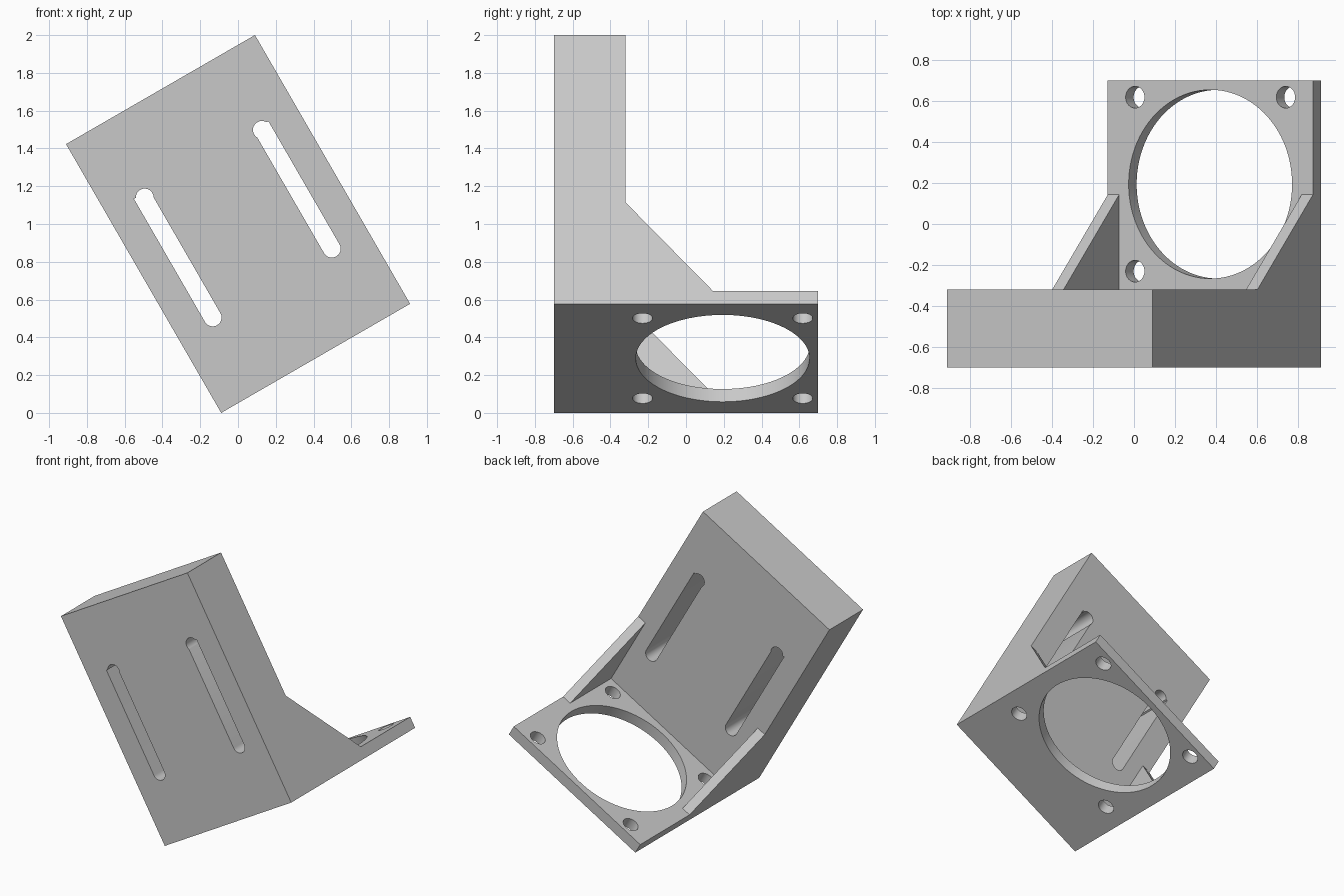
import bpy, bmesh
from math import radians, pi, cos, sin
from mathutils import Matrix, Vector

# Upright dimensions of the bracket (x = width, y = depth, z = height) before tilting
W, H = 1.155, 1.643
FRONT, MID, BACK = -0.70, -0.32, 0.70
PLATE_T, GUSSET_T = 0.078, 0.064
TILT = Matrix.Translation((-0.089, 0, 0)) @ Matrix.Rotation(radians(-30), 4, 'Y')

cube = bpy.data.objects.get("Cube")
if cube:
    bpy.data.objects.remove(cube, do_unlink=True)

grey = bpy.data.materials.new("light_grey")
grey.use_nodes = True
grey.diffuse_color = (0.58, 0.58, 0.58, 1)
grey.node_tree.nodes["Principled BSDF"].inputs["Base Color"].default_value = grey.diffuse_color


def prism(name, outline, sweep):
    """Extrude a flat outline along a vector and tilt it into place."""
    bm = bmesh.new()
    face = bm.faces.new([bm.verts.new(p) for p in outline])
    grown = bmesh.ops.extrude_face_region(bm, geom=[face])["geom"]
    bmesh.ops.translate(bm, vec=Vector(sweep),
                        verts=[g for g in grown if isinstance(g, bmesh.types.BMVert)])
    bmesh.ops.recalc_face_normals(bm, faces=bm.faces)
    bm.transform(TILT)
    mesh = bpy.data.meshes.new(name)
    bm.to_mesh(mesh)
    bm.free()
    mesh.materials.append(grey)
    obj = bpy.data.objects.new(name, mesh)
    bpy.context.collection.objects.link(obj)
    return obj


def arc(cx, cy, r, start, end, n):
    return [(cx + r * cos(start + (end - start) * i / n),
             cy + r * sin(start + (end - start) * i / n)) for i in range(n + 1)]


def cut(target, cutters):
    """Subtract each cutter, then discard it."""
    bpy.ops.object.select_all(action='DESELECT')
    bpy.context.view_layer.objects.active = target
    target.select_set(True)
    for cutter in cutters:
        cutter.hide_render = True
        mod = target.modifiers.new("cut", 'BOOLEAN')
        mod.operation, mod.solver, mod.object = 'DIFFERENCE', 'EXACT', cutter
        bpy.ops.object.modifier_apply(modifier=mod.name)
        bpy.data.objects.remove(cutter, do_unlink=True)
    bpy.ops.object.shade_smooth_by_angle(angle=radians(30))


# Thick upright block
block = prism("mounting_block",
              [(0, FRONT, 0), (W, FRONT, 0), (W, FRONT, H), (0, FRONT, H)],
              (0, MID - FRONT, 0))

# Two long slots, each with a small step beside its upper rounded end
r, low, high, shift = 0.047, 0.46, 1.19, 0.006
slot = arc(0, low, r, pi, 2 * pi, 24)
slot += arc(shift, high, r, radians(-29), radians(152), 28)
slot += [(-r, high + 0.022)]
slots = []
for side in (-1, 1):
    centre = W / 2 + side * 0.364
    slots.append(prism("slot_cutter",
                       [(centre - side * x, FRONT - 0.1, z) for x, z in slot],
                       (0, MID - FRONT + 0.2, 0)))
cut(block, slots)

# Square base plate with a large opening and four screw holes
plate = prism("base_plate",
              [(0, MID, 0), (W, MID, 0), (W, BACK, 0), (0, BACK, 0)],
              (0, 0, PLATE_T))
cx, cy, d = W / 2, 0.194, 0.424
holes = [(cx, cy, 0.46, 96)]
holes += [(cx + sx * d, cy + sy * d, 0.053, 32) for sx in (-1, 1) for sy in (-1, 1)]
cut(plate, [prism("hole_cutter",
                  [(x, y, -0.1) for x, y in arc(hx, hy, hr, 0, 2 * pi, n)[:-1]],
                  (0, 0, PLATE_T + 0.2)) for hx, hy, hr, n in holes])

# Triangular side braces between plate and block
for name, x in (("right_gusset", 0), ("left_gusset", W - GUSSET_T)):
    prism(name, [(x, MID, PLATE_T), (x, 0.143, PLATE_T), (x, MID, 0.62)],
          (GUSSET_T, 0, 0))
